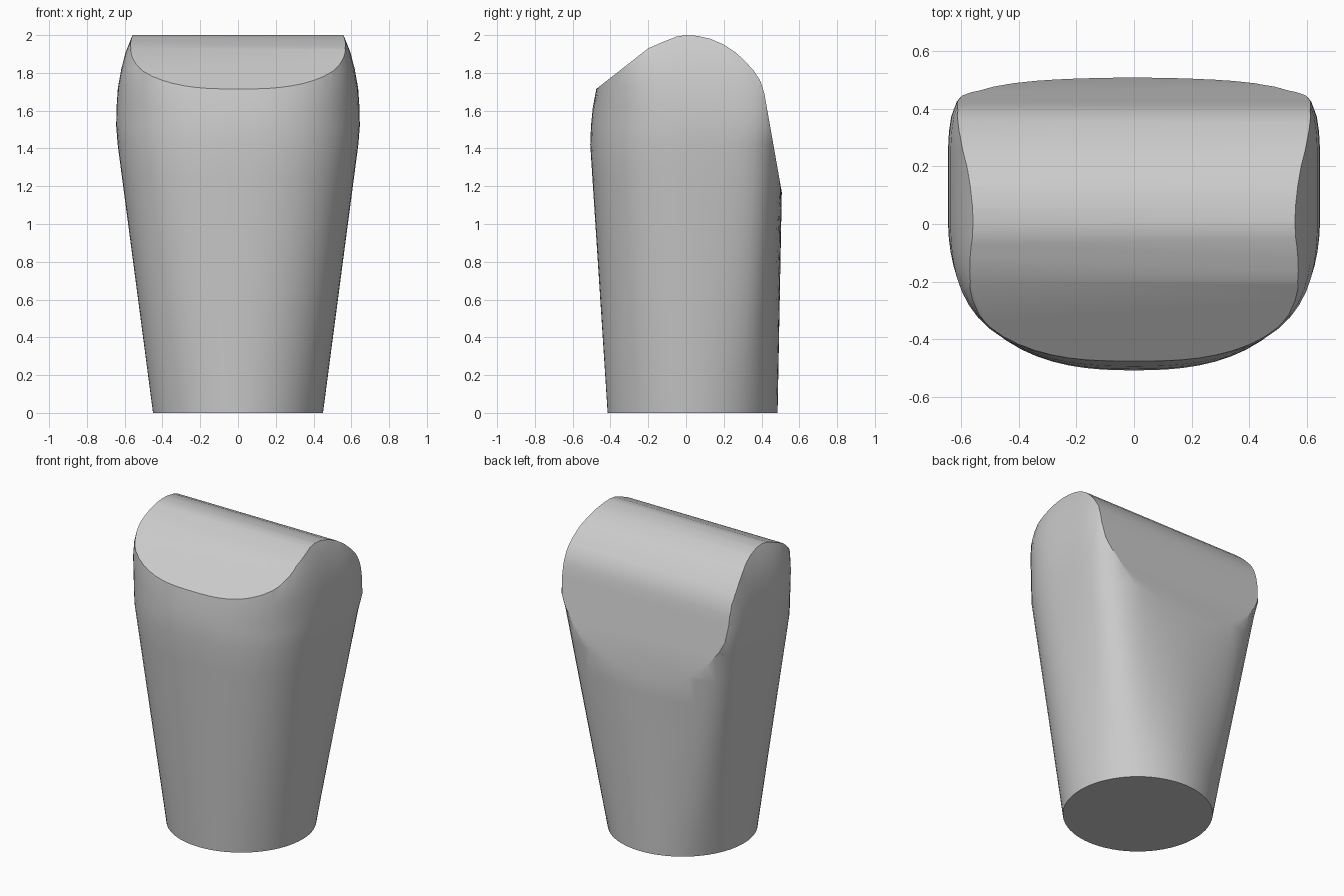
import bpy, bmesh, math

cube = bpy.data.objects.get("Cube")
if cube:
    bpy.data.objects.remove(cube, do_unlink=True)

SEGMENTS = 72

grey = bpy.data.materials.new("plain_grey")
grey.use_nodes = True
colour = (0.6, 0.6, 0.6, 1)
grey.diffuse_color = colour
grey.node_tree.nodes["Principled BSDF"].inputs["Base Color"].default_value = colour


def section(z, width, front, back, middle, n_front, n_back):
    """Rounded outline: one superellipse for the front half, another for the back."""
    ring = []
    for i in range(SEGMENTS):
        a = math.tau * i / SEGMENTS
        c, s = math.cos(a), math.sin(a)
        n = n_back if s > 0 else n_front
        depth = back - middle if s > 0 else middle - front
        r = (abs(c) ** n + abs(s) ** n) ** (-1 / n)
        ring.append((width * r * c, middle + depth * r * s, z))
    return ring


def mesh_object(name, bm):
    bmesh.ops.recalc_face_normals(bm, faces=bm.faces)
    mesh = bpy.data.meshes.new(name)
    bm.to_mesh(mesh)
    bm.free()
    mesh.materials.append(grey)
    obj = bpy.data.objects.new(name, mesh)
    bpy.context.collection.objects.link(obj)
    return obj


def loft(name, rings):
    bm = bmesh.new()
    rows = [[bm.verts.new(p) for p in ring] for ring in rings]
    count = len(rows[0])
    for low, high in zip(rows, rows[1:]):
        for i in range(count):
            j = (i + 1) % count
            bm.faces.new((low[i], low[j], high[j], high[i]))
    bm.faces.new(rows[0])
    bm.faces.new(rows[-1])
    return mesh_object(name, bm)


# Tapered body: round foot flaring straight into a D-shaped head
foot = section(0, 0.45, -0.415, 0.485, 0.035, 2, 2)
head = section(1.42, 0.637, -0.507, 0.512, 0.05, 2.5, 5)
rings = []
for k in range(9):
    t = k / 8
    rings.append([tuple(a + (b - a) * t for a, b in zip(p, q))
                  for p, q in zip(foot, head)])
for z, width, front, n_front in (
        (1.52, 0.645, -0.503, 2.5), (1.62, 0.643, -0.493, 2.6),
        (1.72, 0.636, -0.474, 2.9), (1.82, 0.618, -0.45, 3.3),
        (1.91, 0.595, -0.425, 3.5), (1.98, 0.567, -0.4, 3.5),
        (2.08, 0.52, -0.37, 3.5)):
    rings.append(section(z, width, front, 0.52, 0.05, n_front, 6))
body = loft("tapered_body", rings)

# Side profile that trims the sloped front, domed top and slanted back
profile = [(-0.8, -0.2), (-0.8, 1.45), (-0.475, 1.715), (-0.2, 1.93),
           (-0.12, 1.965), (-0.05, 1.992), (0, 2), (0.06, 1.996),
           (0.13, 1.98), (0.2, 1.95), (0.26, 1.91), (0.31, 1.865),
           (0.36, 1.81), (0.395, 1.755), (0.415, 1.69), (0.505, 1.18),
           (0.6, 0.6), (0.6, -0.2)]
trim = loft("trim_profile", [[(x, y, z) for y, z in profile] for x in (-1, 1)])
trim.hide_render = True

cut = body.modifiers.new("trim", "BOOLEAN")
cut.operation = "INTERSECT"
cut.solver = "EXACT"
cut.object = trim
bpy.context.view_layer.objects.active = body
body.select_set(True)
bpy.ops.object.modifier_apply(modifier=cut.name)
bpy.data.objects.remove(trim, do_unlink=True)

# Smooth shading with the trimmed rims kept crisp
bpy.ops.object.shade_smooth_by_angle(angle=math.radians(30))
